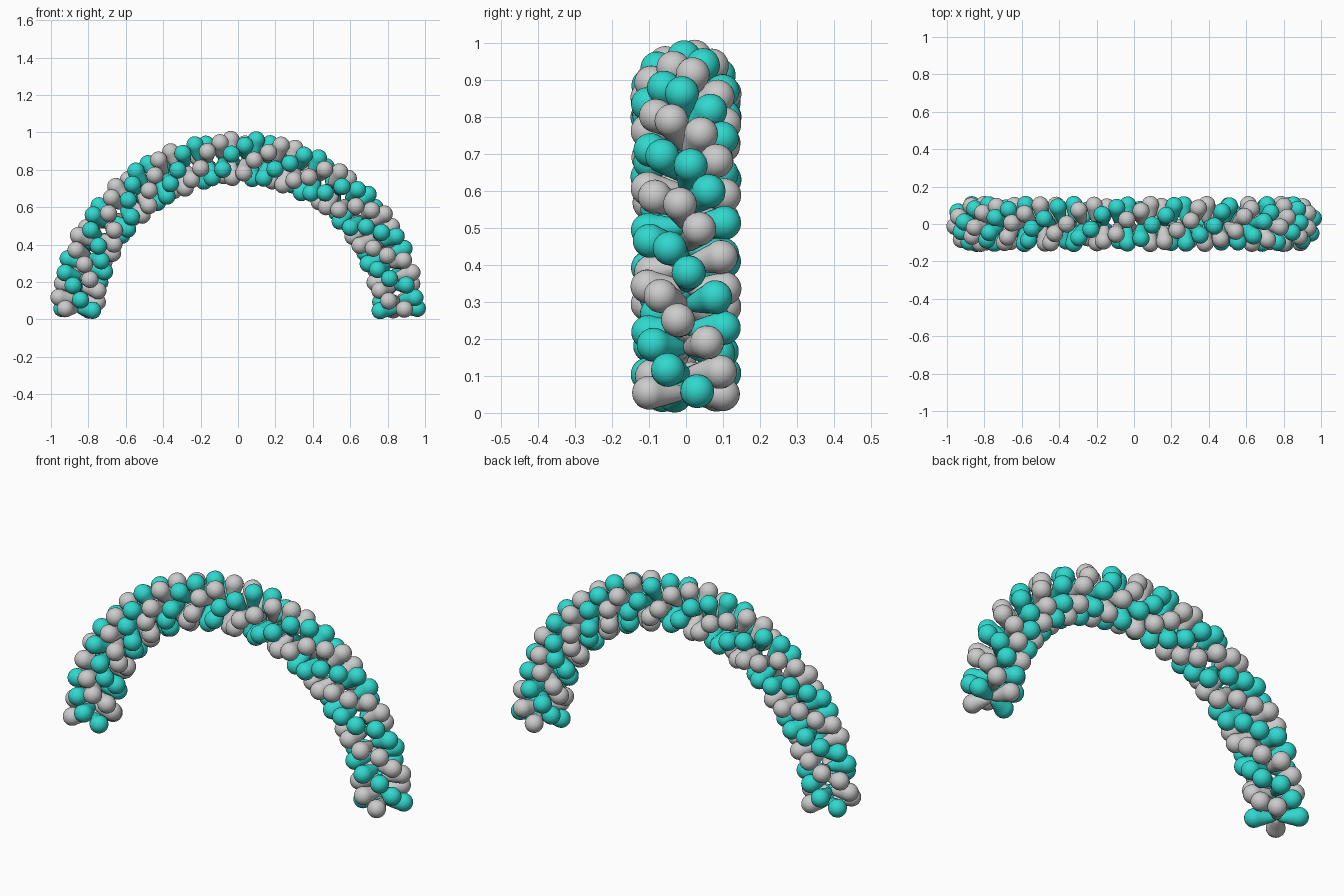
import bpy, bmesh
from math import sin, cos, pi, radians
from mathutils import Vector, Matrix

if "Cube" in bpy.data.objects:
    bpy.data.objects.remove(bpy.data.objects["Cube"])

ARCH_R = 0.861        # radius of the arch centre line
REACH = 0.104         # arch centre line to the middle of a balloon
BALL_R = 0.046        # balloon radius
PAIRS = 22            # pairs of four-balloon clusters


def balloon_mesh(name, material=None, segs=20):
    """Pear-shaped balloon, lathed around +Z with the knot at the origin."""
    profile = [(0.002, 0.013), (0.022, 0.023), (0.045, 0.030), (0.063, 0.0355)]
    for i in range(9):
        a = radians(-30 + 13.3 * i)
        profile.append((REACH + BALL_R * sin(a), BALL_R * cos(a)))
    bm = bmesh.new()
    rings = [[bm.verts.new((r * cos(2 * pi * s / segs), r * sin(2 * pi * s / segs), d))
              for s in range(segs)] for d, r in profile]
    for lo, hi in zip(rings, rings[1:]):
        for s in range(segs):
            t = (s + 1) % segs
            bm.faces.new((lo[s], lo[t], hi[t], hi[s]))
    # Close both ends with fans
    knot = bm.verts.new((0, 0, 0))
    tip = bm.verts.new((0, 0, REACH + BALL_R))
    for s in range(segs):
        t = (s + 1) % segs
        bm.faces.new((knot, rings[0][t], rings[0][s]))
        bm.faces.new((tip, rings[-1][s], rings[-1][t]))
    for f in bm.faces:
        f.smooth = True
    mesh = bpy.data.meshes.new(name)
    bm.to_mesh(mesh)
    bm.free()
    if material:
        mesh.materials.append(material)
    return mesh


teal = bpy.data.materials.new("teal")
teal.diffuse_color = (0.03, 0.69, 0.62, 1)
teal.use_nodes = True
teal.node_tree.nodes["Principled BSDF"].inputs["Base Color"].default_value = teal.diffuse_color
meshes = [balloon_mesh("teal_balloon", teal), balloon_mesh("grey_balloon")]


def add_cluster(along, twist):
    """Four balloons around the arch line, alternating in colour."""
    out = Vector((cos(along), 0, sin(along)))
    tangent = Vector((-sin(along), 0, cos(along)))
    side = Vector((0, 1, 0))
    for i in range(4):
        a = twist + i * pi / 2
        z = out * cos(a) + side * sin(a)
        x = tangent
        y = z.cross(x)
        rot = Matrix((x, y, z)).transposed().to_4x4()
        mesh = meshes[i % 2]
        ob = bpy.data.objects.new(mesh.name, mesh)
        ob.matrix_world = Matrix.Translation(out * ARCH_R) @ rot
        bpy.context.collection.objects.link(ob)


# Nested cluster pairs, twisting as they run from the right foot to the left
for k in range(PAIRS):
    start = 3.5 + 8.07 * k
    twist = 17 - 74 * k
    add_cluster(radians(start), radians(twist))
    add_cluster(radians(start + 3.5), radians(twist - 45))
